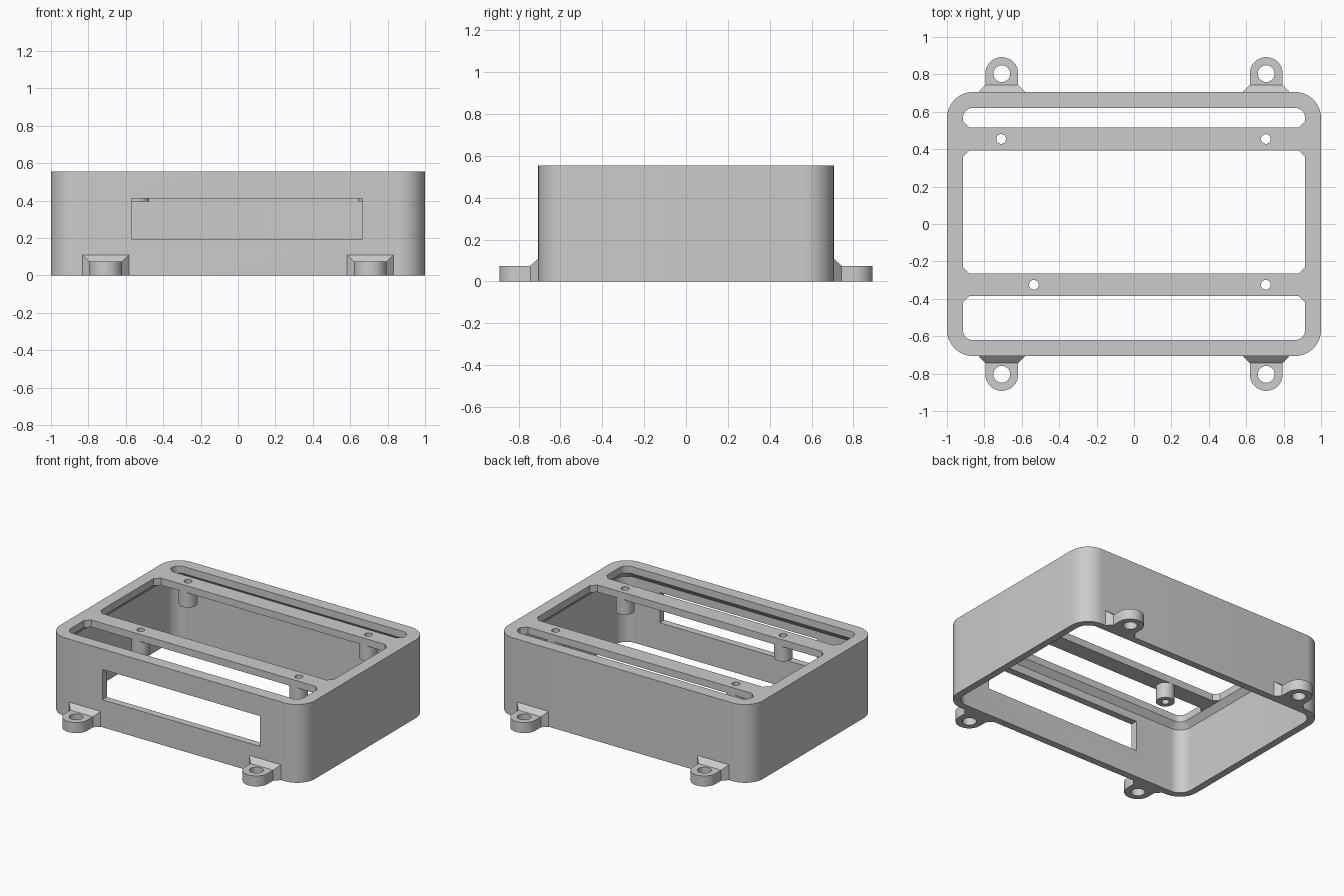
import bpy, bmesh
from math import pi, cos, sin

cube = bpy.data.objects.get("Cube")
if cube:
    bpy.data.objects.remove(cube, do_unlink=True)

TOP, LIP = 0.555, 0.505          # top surface and underside of the top frame
HX, HY, R = 1.0, 0.706, 0.14     # outer half sizes and corner radius

grey = bpy.data.materials.new("plain_grey")
grey.use_nodes = True
grey.diffuse_color = (0.6, 0.6, 0.6, 1)
bsdf = next(n for n in grey.node_tree.nodes if n.type == 'BSDF_PRINCIPLED')
bsdf.inputs["Base Color"].default_value = (0.6, 0.6, 0.6, 1)


def loft(name, loops, closed=False):
    """Skin equal-length point loops; cap the ends or close into a ring."""
    bm = bmesh.new()
    rows = [[bm.verts.new(p) for p in loop] for loop in loops]
    pairs = list(zip(rows, rows[1:]))
    if closed:
        pairs.append((rows[-1], rows[0]))
    else:
        bm.faces.new(rows[0])
        bm.faces.new(rows[-1])
    for a, b in pairs:
        for i in range(len(a)):
            j = (i + 1) % len(a)
            bm.faces.new((a[i], a[j], b[j], b[i]))
    bmesh.ops.recalc_face_normals(bm, faces=bm.faces[:])
    mesh = bpy.data.meshes.new(name)
    bm.to_mesh(mesh)
    bm.free()
    mesh.materials.append(grey)
    obj = bpy.data.objects.new(name, mesh)
    bpy.context.collection.objects.link(obj)
    return obj


def prism(name, outline, z0, z1):
    return loft(name, [[(x, y, z) for x, y in outline] for z in (z0, z1)])


def circle(x, y, r, n=32):
    return [(x + r * cos(2 * pi * i / n), y + r * sin(2 * pi * i / n)) for i in range(n)]


def rounded(inset, z, n=12):
    """Rounded rectangle, inset from the outer wall."""
    r = R - inset
    pts = []
    for k, (sx, sy) in enumerate([(1, 1), (-1, 1), (-1, -1), (1, -1)]):
        for i in range(n + 1):
            a = (k + i / n) * pi / 2
            pts.append((sx * (HX - R) + r * cos(a), sy * (HY - R) + r * sin(a), z))
    return pts


def cut(obj, cutter):
    mod = obj.modifiers.new("cut", 'BOOLEAN')
    mod.operation, mod.solver, mod.object = 'DIFFERENCE', 'EXACT', cutter
    bpy.context.view_layer.objects.active = obj
    bpy.ops.object.modifier_apply(modifier=mod.name)
    bpy.data.objects.remove(cutter, do_unlink=True)


def smooth(obj):
    bpy.ops.object.select_all(action='DESELECT')
    obj.select_set(True)
    bpy.context.view_layer.objects.active = obj
    bpy.ops.object.shade_smooth_by_angle()


# Case wall with its inward top lip, chamfered underneath
WALL, RIM = 0.05, 0.085
shell = loft("case_shell", [rounded(0, 0), rounded(0, TOP), rounded(RIM, TOP),
                            rounded(RIM, LIP), rounded(WALL, LIP - 0.04),
                            rounded(WALL, 0)], closed=True)
# Front window
cut(shell, prism("window_cutter", [(-0.57, -0.8), (0.665, -0.8), (0.665, -0.5), (-0.57, -0.5)],
                 0.195, 0.41))
smooth(shell)

# Cross bars with flared ends, each carrying two hollow posts
BORE, FLARE = 0.026, 0.035
END = HX - RIM
for label, y0, y1, post_xs in (("back", 0.393, 0.516, (-0.71, 0.705)),
                               ("front", -0.385, -0.265, (-0.535, 0.705))):
    half = [(END, y0 - FLARE), (END, y1 + FLARE), (END - FLARE, y1)]
    outline = half + [(-x, y) for x, y in reversed(half)] + [(FLARE - END, y0), (END - FLARE, y0)]
    bar = prism(label + "_cross_bar", outline, LIP, TOP)
    yc = (y0 + y1) / 2
    for x, side in zip(post_xs, ("right", "left")):
        cut(bar, prism("bore_cutter", circle(x, yc, BORE), LIP - 0.1, TOP + 0.1))
        rings = [(0.06, 0.395), (0.06, LIP), (BORE, LIP), (BORE, 0.395)]
        post = loft(f"{label}_{side}_post",
                    [[(px, py, z) for px, py in circle(x, yc, r)] for r, z in rings], closed=True)
        smooth(post)
    smooth(bar)

# Mounting ears with tapered gussets against the wall
EX, EY, ER, EH, GY = 0.707, 0.804, 0.088, 0.075, 0.743
for sx, side in ((-1, "right"), (1, "left")):
    for sy, end in ((-1, "front"), (1, "back")):
        arc = [(sx * EX + ER * cos(pi * i / 20), sy * (EY + ER * sin(pi * i / 20)))
               for i in range(21)]
        base = [(sx * EX - ER, sy * GY), (sx * EX + ER, sy * GY)]
        ear = prism(f"{end}_{side}_ear", arc + base, 0, EH)
        cut(ear, prism("screw_cutter", circle(sx * EX, sy * EY, 0.045), -0.1, 0.2))
        smooth(ear)
        loft(f"{end}_{side}_gusset",
             [[(sx * EX - w, sy * y, 0), (sx * EX + w, sy * y, 0),
               (sx * EX + w, sy * y, h), (sx * EX - w, sy * y, h)]
              for w, y, h in ((0.124, HY, 0.109), (ER, GY, EH))])
